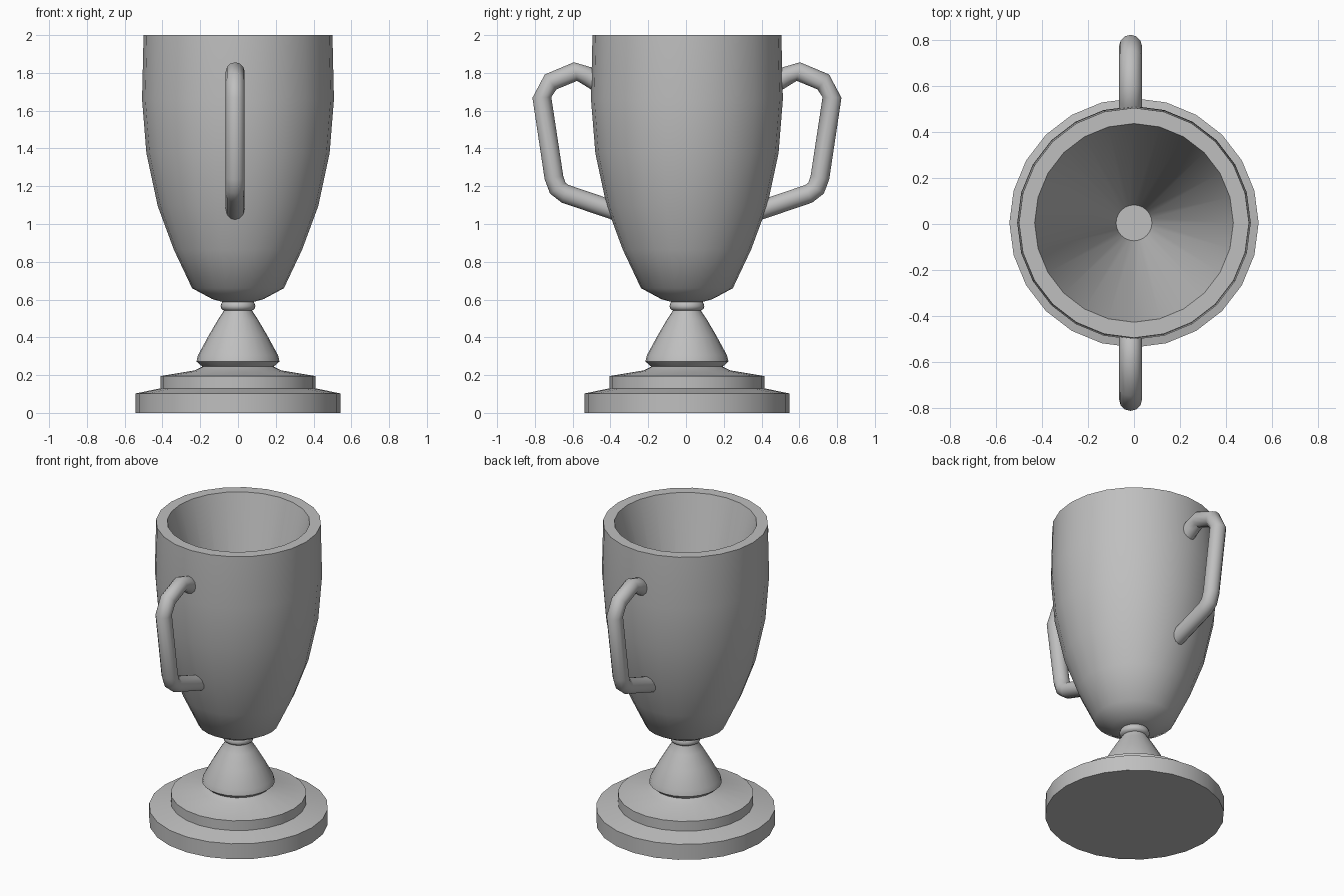
import bpy
import math

cube = bpy.data.objects.get("Cube")
if cube:
    bpy.data.objects.remove(cube)

SIDES = 24
CENTRE_Y = 0.005

metal = bpy.data.materials.new("silver_grey")
metal.use_nodes = True
GREY = (0.52, 0.52, 0.52, 1)
metal.diffuse_color = GREY
metal.node_tree.nodes["Principled BSDF"].inputs["Base Color"].default_value = GREY


def finish(name, verts, faces, angle=32):
    mesh = bpy.data.meshes.new(name)
    mesh.from_pydata(verts, [], faces)
    mesh.materials.append(metal)
    obj = bpy.data.objects.new(name, mesh)
    bpy.context.collection.objects.link(obj)
    bpy.ops.object.select_all(action="DESELECT")
    obj.select_set(True)
    bpy.context.view_layer.objects.active = obj
    bpy.ops.object.mode_set(mode="EDIT")
    bpy.ops.mesh.select_all(action="SELECT")
    bpy.ops.mesh.normals_make_consistent(inside=False)
    bpy.ops.object.mode_set(mode="OBJECT")
    bpy.ops.object.shade_smooth_by_angle(angle=math.radians(angle))
    return obj


def loft(name, rings, angle=32):
    """Skin a list of equal rings and cap both ends."""
    n = len(rings[0])
    verts = [p for ring in rings for p in ring]
    faces = [(k * n + i, k * n + (i + 1) % n, (k + 1) * n + (i + 1) % n, (k + 1) * n + i)
             for k in range(len(rings) - 1) for i in range(n)]
    faces += [tuple(range(n)), tuple(range(len(verts) - n, len(verts)))]
    return finish(name, verts, faces, angle)


def lathe(name, profile, angle=32):
    turns = [2 * math.pi * i / SIDES for i in range(SIDES)]
    return loft(name, [[(r * math.cos(a), CENTRE_Y + r * math.sin(a), z) for a in turns]
                       for r, z in profile], angle)


def handle(name, path, side, radius=0.05, sides=12):
    """Round tube along a (y, z) path, with mitred bends."""
    rings = []
    for k, (y, z) in enumerate(path):
        y0, z0 = path[max(k - 1, 0)]
        y1, z1 = path[min(k + 1, len(path) - 1)]
        length = math.hypot(y1 - y0, z1 - z0)
        ny, nz = -(z1 - z0) / length, (y1 - y0) / length
        ring = []
        for i in range(sides):
            a = 2 * math.pi * i / sides
            u = radius * math.cos(a)
            ring.append((-0.015 + radius * math.sin(a),
                         CENTRE_Y + side * (y + u * ny), z + u * nz))
        rings.append(ring)
    return loft(name, rings, 50)


# Stepped base
lathe("base", [(0.542, 0), (0.542, 0.103), (0.41, 0.13), (0.41, 0.195),
               (0.23, 0.225), (0.18, 0.25)], 20)

# Flared stem
lathe("stem", [(0.18, 0.24), (0.195, 0.25), (0.22, 0.272), (0.212, 0.305), (0.155, 0.41),
               (0.105, 0.495), (0.072, 0.545), (0.07, 0.56)], 40)

# Collar under the bowl
lathe("collar", [(0.07, 0.54), (0.088, 0.55), (0.092, 0.565), (0.088, 0.58), (0.075, 0.6)], 60)

# Bowl, with a tapering hollow
lathe("bowl", [(0.08, 0.587), (0.135, 0.602), (0.243, 0.66), (0.34, 0.865), (0.425, 1.095),
               (0.485, 1.375), (0.508, 1.66), (0.5, 2.0), (0.432, 2.0), (0.078, 0.68)], 40)

# Pair of handles
HANDLE_PATH = [(0.45, 1.735), (0.53, 1.785), (0.59, 1.807), (0.722, 1.752), (0.768, 1.67),
               (0.704, 1.245), (0.684, 1.19), (0.645, 1.16), (0.38, 1.07)]
handle("left_back_handle", HANDLE_PATH, 1)
handle("right_front_handle", HANDLE_PATH, -1)
